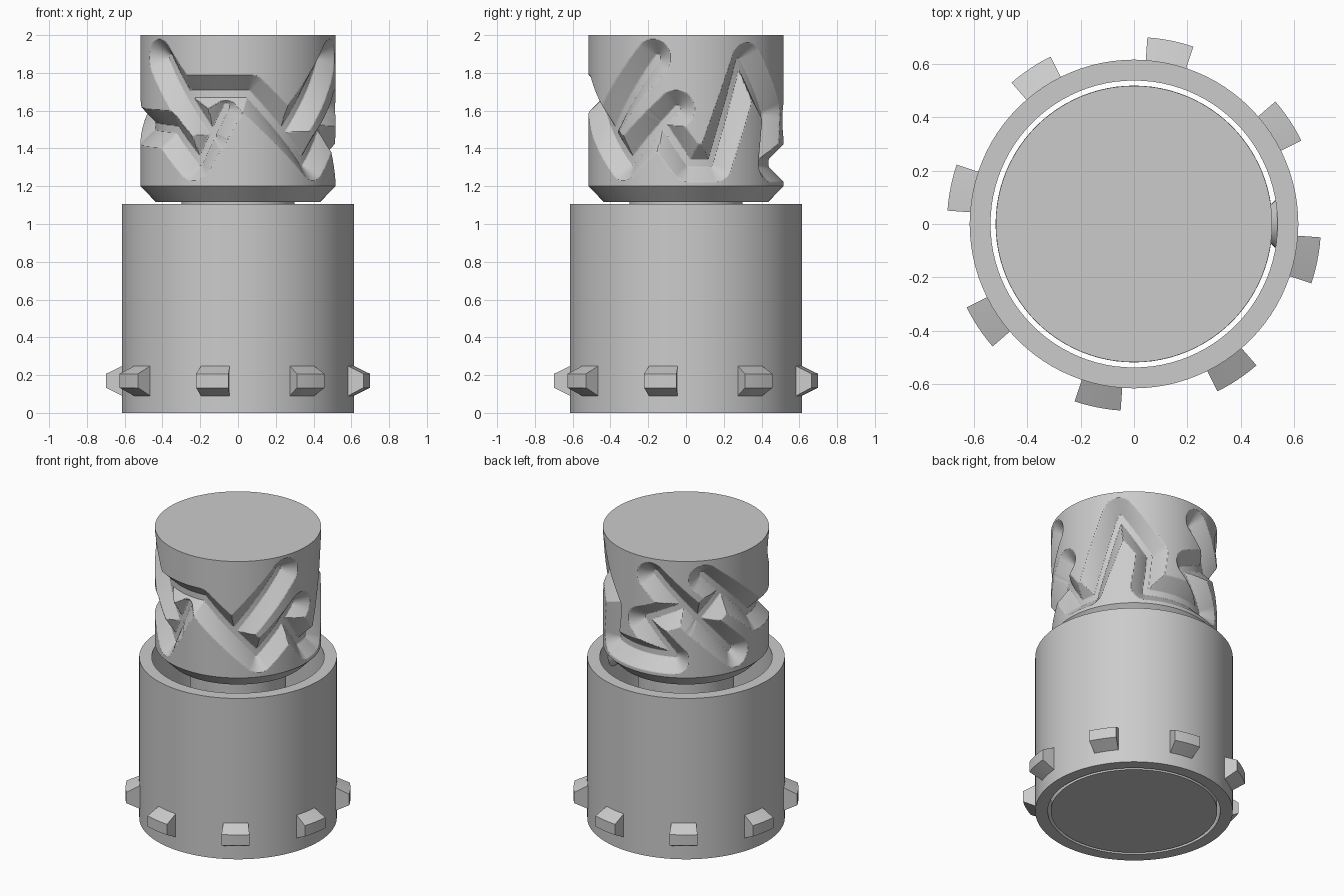
import bpy
import bmesh
from math import radians, sin, cos, hypot, tau
from mathutils import Matrix

if "Cube" in bpy.data.objects:
    bpy.data.objects.remove(bpy.data.objects["Cube"], do_unlink=True)

grey = bpy.data.materials.new("plain_grey")
grey.use_nodes = True
tone = (0.6, 0.6, 0.6, 1)
grey.diffuse_color = tone
grey.node_tree.nodes["Principled BSDF"].inputs["Base Color"].default_value = tone


def finish(name, bm, smooth=True):
    """Turn a bmesh into a named object with the grey material."""
    bmesh.ops.remove_doubles(bm, verts=bm.verts, dist=1e-5)
    bmesh.ops.recalc_face_normals(bm, faces=bm.faces)
    mesh = bpy.data.meshes.new(name)
    bm.to_mesh(mesh)
    bm.free()
    mesh.materials.append(grey)
    obj = bpy.data.objects.new(name, mesh)
    bpy.context.collection.objects.link(obj)
    if smooth:
        bpy.ops.object.select_all(action="DESELECT")
        obj.select_set(True)
        bpy.context.view_layer.objects.active = obj
        bpy.ops.object.shade_smooth_by_angle(angle=radians(25))
    return obj


def around(angle, r, z):
    """Point on a cylinder; angle runs from the front towards +x."""
    return (r * sin(angle), -r * cos(angle), z)


def sweep(name, profile, start=0, turn=360, steps=96):
    """Sweep a closed (radius, z) profile about the z axis."""
    bm = bmesh.new()
    full = turn == 360
    loops = [[bm.verts.new(around(radians(start + turn * i / steps), r, z))
              for r, z in profile]
             for i in range(steps if full else steps + 1)]
    n = len(profile)
    for i in range(steps):
        a, b = loops[i], loops[(i + 1) % len(loops)]
        for k in range(n):
            m = (k + 1) % n
            if profile[k][0] or profile[m][0]:
                bm.faces.new((a[k], a[m], b[m], b[k]))
    if not full:
        bm.faces.new(loops[0])
        bm.faces.new(loops[-1])
    return finish(name, bm)


# Outer sleeve, open at both ends
sweep("sleeve", [(0.615, 0), (0.615, 1.105), (0.537, 1.105), (0.537, 0)])

# Eight bevelled grip lugs
for i in range(8):
    sweep("grip_lug_%d" % (i + 1),
          [(0.605, 0.085), (0.7, 0.133), (0.7, 0.207), (0.605, 0.253)],
          start=-11.3 + 45 * i - 7.2, turn=14.4, steps=6)

# Base plug and neck that carry the maze drum
sweep("base_plug", [(0, 0), (0.518, 0), (0.518, 0.1), (0.3, 0.1),
                    (0.3, 1.13), (0, 1.13)])

# Guide pin inside the sleeve
bm = bmesh.new()
bmesh.ops.create_cone(bm, cap_ends=True, segments=32, radius1=0.1, radius2=0.02,
                      depth=0.085,
                      matrix=Matrix.Translation((0.498, 0, 1.0))
                      @ Matrix.Rotation(radians(-90), 4, "Y"))
finish("guide_pin", bm)

# Maze paths as (angle in degrees, height)
paths = [
    # main channel round the front and right
    [(228, 1.87), (274, 1.52), (313, 1.5), (333, 1.33), (352, 1.62)],
    [(-33, 1.69), (7, 1.69), (50, 1.33), (84, 1.61)],
    [(74, 1.53), (92, 1.323), (107, 1.323), (129, 1.86), (153, 1.58),
     (149, 1.323), (206, 1.323), (182, 1.55), (212, 1.66)],
    # dead ends and links
    [(-54, 1.88), (-17, 1.47)],
    [(70, 1.88), (33, 1.5)],
    [(190, 1.87), (252, 1.33)],
    [(243, 1.74), (224, 1.57)],
]
RADIUS, DEPTH, FLOOR = 0.517, 0.08, 0.02
segments = [(p, q) for path in paths for p, q in zip(path, path[1:])]


def groove_radius(deg, z):
    """Drum radius: flat channel floor with sloping walls up to the skin."""
    best = 1.0
    for (a, za), (b, zb) in segments:
        mid = (a + b) / 2
        off = (mid - deg + 180) % 360 - 180
        if abs(off) > 50:
            continue
        half = (b - a) / 2
        u = radians(off - half) * RADIUS
        v = za - z
        du, dv = radians(b - a) * RADIUS, zb - za
        t = max(0, min(1, -(u * du + v * dv) / (du * du + dv * dv)))
        best = min(best, hypot(u + t * du, v + t * dv))
    return RADIUS - max(0, min(DEPTH, DEPTH + FLOOR - best))


# Maze drum: chamfered foot, carved wall, flat top
bm = bmesh.new()
COLS, ROWS = 480, 160
rings = [[bm.verts.new(around(tau * i / COLS, 0.435, 1.117)) for i in range(COLS)]]
for j in range(ROWS + 1):
    z = 1.2 + 0.8 * j / ROWS
    rings.append([bm.verts.new(around(tau * i / COLS,
                                      groove_radius(360 * i / COLS, z), z))
                  for i in range(COLS)])
for low, high in zip(rings, rings[1:]):
    for i in range(COLS):
        k = (i + 1) % COLS
        bm.faces.new((low[i], low[k], high[k], high[i]))
bm.faces.new(rings[0])
bm.faces.new(rings[-1])
finish("maze_drum", bm, smooth=False)
